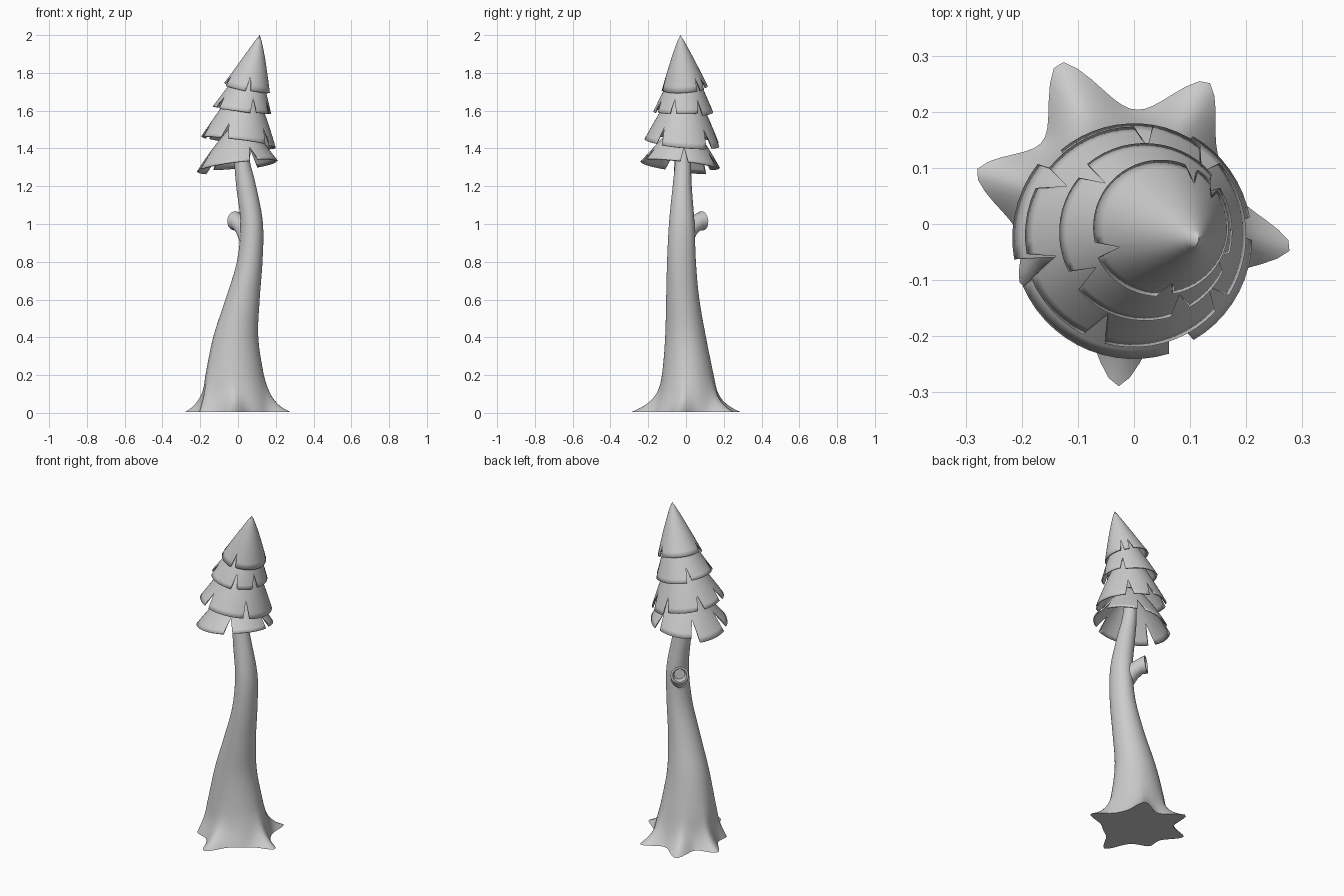
import bpy, bmesh, math, random
from mathutils import Vector

if "Cube" in bpy.data.objects:
    bpy.data.objects.remove(bpy.data.objects["Cube"])

random.seed(4)


def loft(name, rings, cap=True, angle=40):
    """Skin a list of closed point rings, ordered from top to bottom."""
    bm = bmesh.new()
    rows = [[bm.verts.new(p) for p in ring] for ring in rings]
    n = len(rows[0])
    for a, b in zip(rows, rows[1:]):
        for j in range(n):
            k = (j + 1) % n
            bm.faces.new((a[j], b[j], b[k], a[k]))
    if cap:
        bm.faces.new(rows[0])
        bm.faces.new(rows[-1][::-1])
        bmesh.ops.recalc_face_normals(bm, faces=bm.faces)
    bmesh.ops.remove_doubles(bm, verts=bm.verts, dist=0.0003)
    me = bpy.data.meshes.new(name)
    bm.to_mesh(me)
    bm.free()
    ob = bpy.data.objects.new(name, me)
    bpy.context.collection.objects.link(ob)
    bpy.ops.object.select_all(action='DESELECT')
    ob.select_set(True)
    bpy.context.view_layer.objects.active = ob
    bpy.ops.object.shade_smooth_by_angle(angle=math.radians(angle))
    return ob


# Trunk outline: z, x min, x max, y min, y max
OUTLINE = [
    (0.0, -0.195, 0.18, -0.175, 0.19), (0.1, -0.18, 0.158, -0.14, 0.165),
    (0.2, -0.17, 0.135, -0.125, 0.145), (0.4, -0.13, 0.107, -0.11, 0.105),
    (0.6, -0.065, 0.115, -0.105, 0.07), (0.8, -0.005, 0.13, -0.10, 0.052),
    (1.0, 0.013, 0.132, -0.09, 0.045), (1.2, -0.01, 0.095, -0.07, 0.03),
    (1.35, -0.02, 0.058, -0.055, 0.025), (1.55, -0.01, 0.04, -0.04, 0.015)]

# Roots: angle, reach beyond the trunk, width, fading height
ROOTS = [(-10, 0.105, 13, 0.05), (61, 0.10, 14, 0.05), (114, 0.125, 14, 0.05),
         (162, 0.10, 15, 0.06), (211, 0.04, 13, 0.16), (266, 0.115, 13, 0.05)]


def outline_at(z):
    i = max(k for k in range(len(OUTLINE) - 1) if OUTLINE[k][0] <= z)
    p1, p2 = OUTLINE[i], OUTLINE[i + 1]
    p0 = OUTLINE[max(i - 1, 0)]
    p3 = OUTLINE[min(i + 2, len(OUTLINE) - 1)]
    h = p2[0] - p1[0]
    t = (z - p1[0]) / h
    out = []
    for c in range(1, 5):
        m1 = (p2[c] - p0[c]) / (p2[0] - p0[0]) * h
        m2 = (p3[c] - p1[c]) / (p3[0] - p1[0]) * h
        out.append((2*t**3 - 3*t**2 + 1) * p1[c] + (t**3 - 2*t**2 + t) * m1
                   + (3*t**2 - 2*t**3) * p2[c] + (t**3 - t**2) * m2)
    return out


def trunk_ring(z, n=96):
    x0, x1, y0, y1 = outline_at(z)
    ring = []
    for j in range(n):
        a = math.tau * j / n
        push = 0
        for ra, reach, w, fade in ROOTS:
            d = (math.degrees(a) - ra + 180) % 360 - 180
            push += reach * math.exp(-(abs(d) / w) ** 1.6) * math.exp(-z / fade)
        c, s = math.cos(a), math.sin(a)
        ring.append(((x0 + x1) / 2 + c * ((x1 - x0) / 2 + push),
                     (y0 + y1) / 2 + s * ((y1 - y0) / 2 + push), z + 0.005))
    return ring


loft("trunk", [trunk_ring(1.5 * (k / 44) ** 2) for k in range(44, -1, -1)])


# Broken branch stub with a hollow end
def disc(centre, direction, r, n=24):
    q = Vector(direction).to_track_quat('Z', 'Y')
    return [Vector(centre) + q @ Vector((r * math.cos(math.tau * j / n),
                                         r * math.sin(math.tau * j / n), 0))
            for j in range(n)]


out_dir = (-0.6, 0.75, 0.08)
loft("branch_stub", [
    disc((0.07, -0.03, 0.86), (-0.2, 0.25, 0.9), 0.045),
    disc((0.05, -0.005, 0.93), (-0.4, 0.5, 0.75), 0.047),
    disc((0.025, 0.03, 0.985), (-0.55, 0.7, 0.4), 0.047),
    disc((0.0, 0.063, 1.01), out_dir, 0.046),
    disc((-0.017, 0.086, 1.017), out_dir, 0.051),
    disc((-0.018, 0.087, 1.017), out_dir, 0.039),
    disc((-0.005, 0.07, 1.015), out_dir, 0.03)])


# Foliage tiers: drooping cones with V notches that split the rim into flaps
def tier(name, top, r_top, rim, r_rim, tilt, notches, depth, rows=10):
    notches = sorted(a % 360 for a in notches)
    cols = []
    lengths = [random.uniform(0.95, 1.05) for _ in notches]
    for i, a in enumerate(notches):
        w = random.uniform(5, 9)
        nxt = notches[(i + 1) % len(notches)] + (360 if i + 1 == len(notches) else 0)
        cols += [(a, 1 - depth), (a + w, lengths[i])]
        steps = max(2, int((nxt - a - w - 5) / 6))
        cols += [(a + w + (nxt - a - w - 5) * s / steps, lengths[i])
                 for s in range(1, steps + 1)]
    rings = []
    for i in range(rows + 1):
        ring = []
        for a, length in cols:
            t = i / rows * length
            r = r_top + (r_rim - r_top) * t ** 0.88
            c = Vector(top).lerp(Vector(rim), t)
            x, y = r * math.cos(math.radians(a)), r * math.sin(math.radians(a))
            ring.append((c.x + x, c.y + y, c.z + t * (x * tilt[0] + y * tilt[1])))
        rings.append(ring)
    ob = loft(name, rings, cap=False, angle=35)
    m = ob.modifiers.new("thickness", 'SOLIDIFY')
    m.thickness = 0.007
    m.offset = -1


tier("foliage_top", (0.115, -0.03, 2.0), 0.0, (0.045, -0.005, 1.71), 0.125,
     (-0.22, 0.08), (-88, 38, 62, 198), 0.27)
tier("foliage_upper", (0.06, -0.01, 1.80), 0.055, (0.02, -0.015, 1.597), 0.157,
     (-0.14, 0.0), (-68, -22, 36, 135, 212), 0.38)
tier("foliage_middle", (0.03, -0.012, 1.68), 0.07, (0.0, -0.02, 1.437), 0.197,
     (-0.12, -0.09), (-112, -38, 45, 85, 147, 195), 0.36)
tier("foliage_bottom", (0.015, -0.015, 1.52), 0.045, (0.0, -0.025, 1.312), 0.21,
     (0.11, -0.12), (-68, 4, 65, 135, 195), 0.42)
